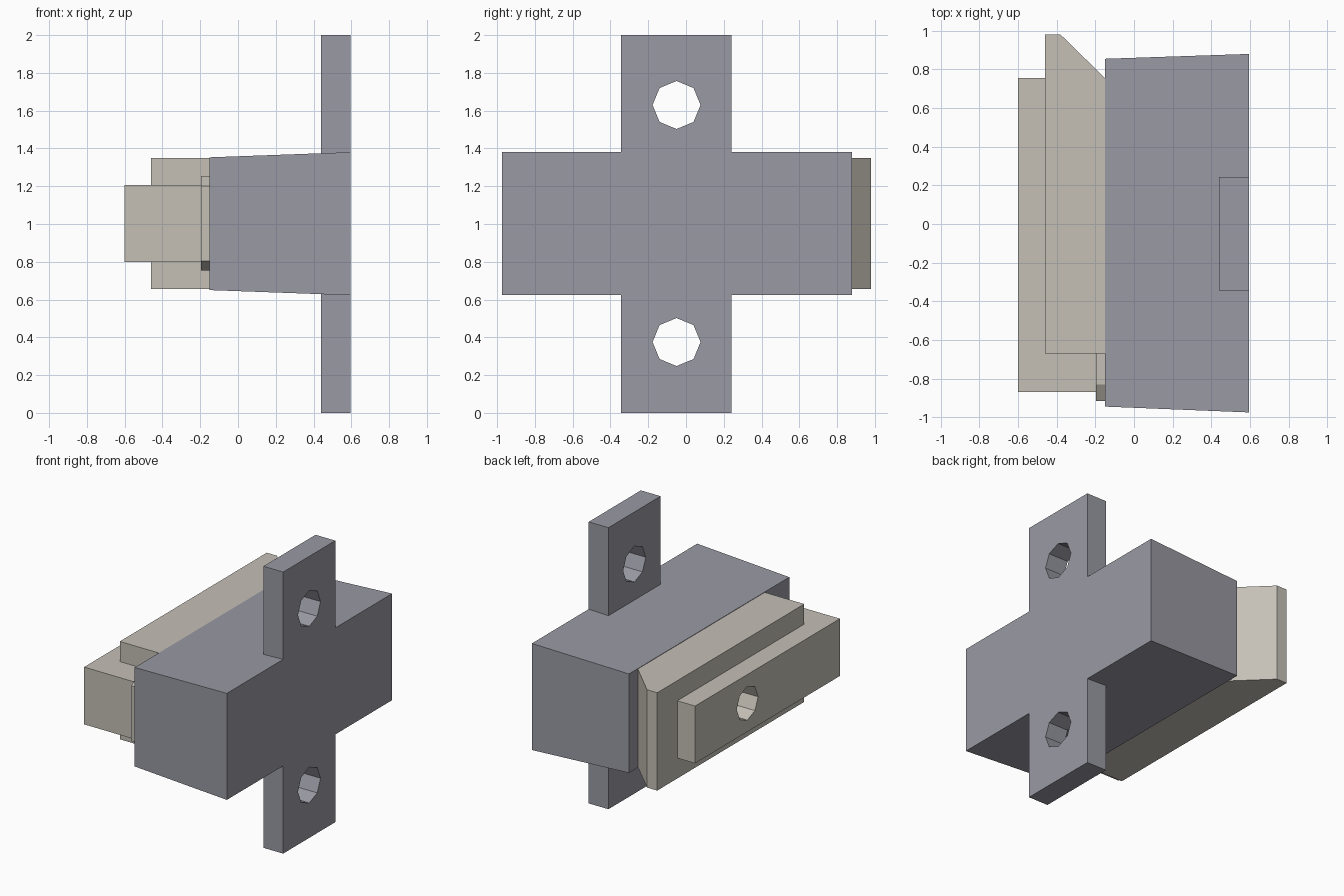
import bpy, bmesh
from math import cos, sin, pi

if "Cube" in bpy.data.objects:
    bpy.data.objects.remove(bpy.data.objects["Cube"])


def material(name, rgb):
    m = bpy.data.materials.new(name)
    m.diffuse_color = (*rgb, 1)
    m.use_nodes = True
    m.node_tree.nodes["Principled BSDF"].inputs["Base Color"].default_value = m.diffuse_color
    return m


GREY = material("cool_grey", (0.32, 0.32, 0.37))
BEIGE = material("warm_beige", (0.56, 0.53, 0.47))


def loft(name, a, b, mat=None):
    """Closed solid between two matching loops of 3D points."""
    bm = bmesh.new()
    va, vb = ([bm.verts.new(p) for p in loop] for loop in (a, b))
    bm.faces.new(va)
    bm.faces.new(vb[::-1])
    n = len(va)
    for i in range(n):
        j = (i + 1) % n
        bm.faces.new((va[i], vb[i], vb[j], va[j]))
    bmesh.ops.recalc_face_normals(bm, faces=bm.faces)
    mesh = bpy.data.meshes.new(name)
    bm.to_mesh(mesh)
    bm.free()
    ob = bpy.data.objects.new(name, mesh)
    bpy.context.collection.objects.link(ob)
    if mat:
        mesh.materials.append(mat)
    return ob


def rect(x, y0, y1, z0, z1):
    return [(x, y0, z0), (x, y1, z0), (x, y1, z1), (x, y0, z1)]


def box(name, x0, x1, y0, y1, z0, z1, mat):
    return loft(name, rect(x0, y0, y1, z0, z1), rect(x1, y0, y1, z0, z1), mat)


def drill(targets, x0, x1, y, z, r):
    """Octagonal hole along x through the given objects."""
    loops = [[(x, y + r * cos(i * pi / 4), z + r * sin(i * pi / 4))
              for i in range(8)] for x in (x0, x1)]
    cutter = loft("hole_cutter", *loops)
    cutter.hide_render = True
    cutter.hide_set(True)
    for ob in targets:
        mod = ob.modifiers.new("hole", 'BOOLEAN')
        mod.operation = 'DIFFERENCE'
        mod.solver = 'EXACT'
        mod.object = cutter


# Tapered main housing
loft("housing", rect(-0.15, -0.945, 0.855, 0.65, 1.353),
     rect(0.595, -0.975, 0.88, 0.623, 1.38), GREY)

# Mounting tabs above and below, each with a screw hole
for name, z0, z1, hole_z in (("upper_tab", 1.374, 2.0, 1.63),
                             ("lower_tab", 0.0, 0.629, 0.375)):
    tab = box(name, 0.44, 0.595, -0.343, 0.242, z0, z1, GREY)
    drill([tab], 0.3, 0.7, -0.05, hole_z, 0.127)

# Slide plate with one bevelled end
outline = [(-0.46, -0.67), (-0.15, -0.67), (-0.15, 0.755),
           (-0.38, 0.98), (-0.46, 0.98)]
plate = loft("slide_plate", [(x, y, 0.655) for x, y in outline],
             [(x, y, 1.35) for x, y in outline], BEIGE)

# Raised bar, with a hole running on into the plate
bar = box("slide_bar", -0.6, -0.16, -0.87, 0.755, 0.8, 1.207, BEIGE)
drill([plate, bar], -0.7, -0.22, 0.168, 1.003, 0.12)

# Thin flange behind the bar with clipped corners
clip = [(-0.5, 0.753), (-0.83, 0.753), (-0.915, 0.805),
        (-0.915, 1.2), (-0.83, 1.253), (-0.5, 1.253)]
loft("bar_flange", [(-0.197, y, z) for y, z in clip],
     [(-0.15, y, z) for y, z in clip], BEIGE)
